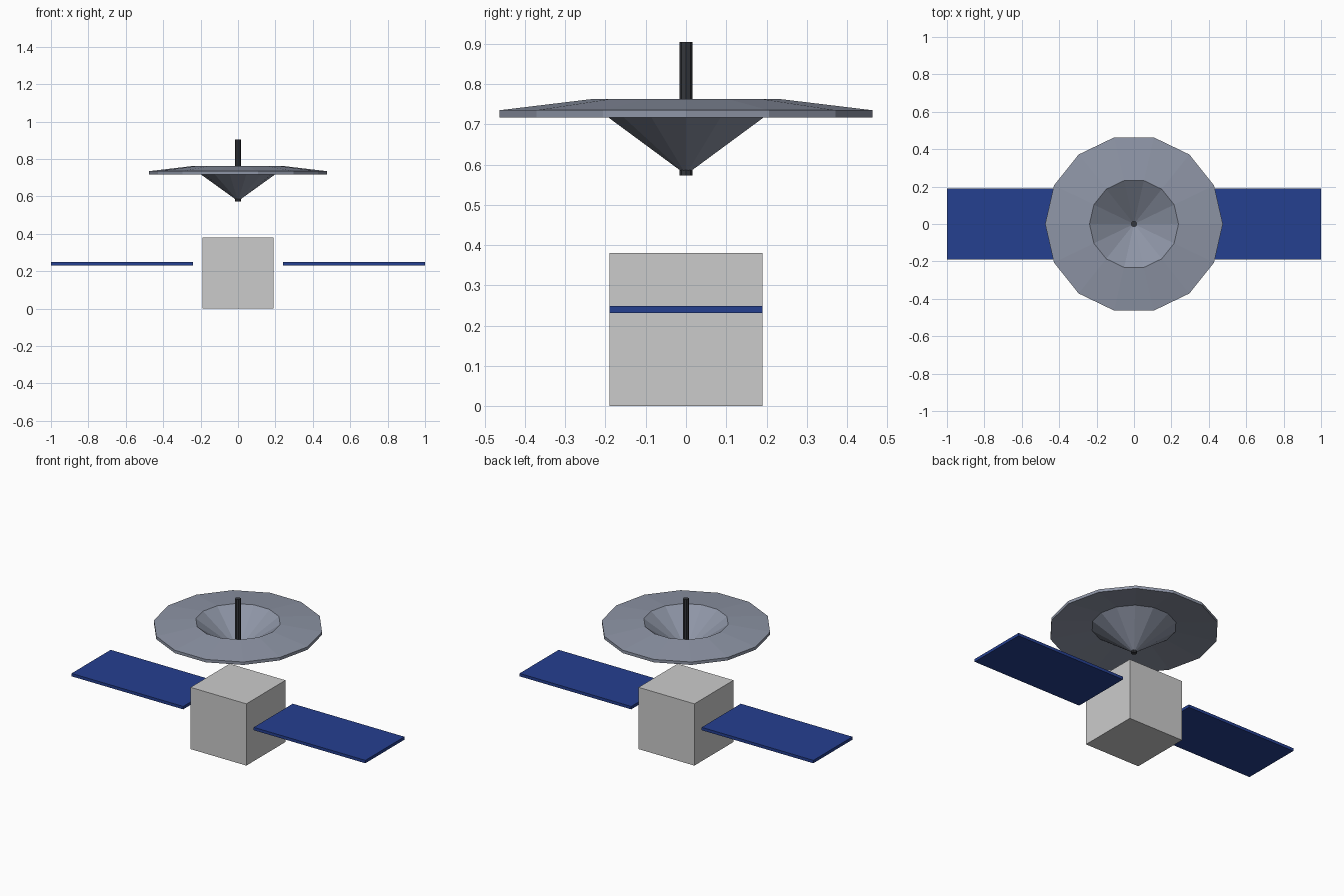
import bpy, bmesh, math

if "Cube" in bpy.data.objects:
    bpy.data.objects.remove(bpy.data.objects["Cube"])

def material(name, color):
    m = bpy.data.materials.new(name)
    m.diffuse_color = (*color, 1)
    m.use_nodes = True
    m.node_tree.nodes["Principled BSDF"].inputs["Base Color"].default_value = m.diffuse_color
    return m

def finish(bm, name, mat=None):
    bmesh.ops.recalc_face_normals(bm, faces=bm.faces)
    me = bpy.data.meshes.new(name)
    bm.to_mesh(me)
    bm.free()
    ob = bpy.data.objects.new(name, me)
    bpy.context.collection.objects.link(ob)
    if mat:
        me.materials.append(mat)
    return ob

def box(name, lo, hi, mat=None):
    bm = bmesh.new()
    bmesh.ops.create_cube(bm, size=1)
    for v in bm.verts:
        v.co = [(a + b) / 2 + c * (b - a) for a, b, c in zip(lo, hi, v.co)]
    return finish(bm, name, mat)

def lathe(name, profile, sides, mat=None):
    bm = bmesh.new()
    vs = [bm.verts.new((r, 0, z)) for r, z in profile]
    edges = [bm.edges.new(p) for p in zip(vs, vs[1:])]
    bmesh.ops.spin(bm, geom=vs + edges, cent=(0, 0, 0), axis=(0, 0, 1),
                   angle=math.tau, steps=sides, use_merge=False)
    bmesh.ops.remove_doubles(bm, verts=bm.verts, dist=0.0005)
    return finish(bm, name, mat)

blue = material("panel_blue", (0.018, 0.05, 0.28))
dish_grey = material("dish_grey", (0.27, 0.30, 0.38))
dark = material("antenna_dark", (0.035, 0.038, 0.045))

# Body
box("body", (-0.19, -0.19, 0), (0.19, 0.19, 0.38))

# Solar panels, left and right
for side, name in ((-1, "left_solar_panel"), (1, "right_solar_panel")):
    x = sorted((side * 0.24, side * 1.0))
    box(name, (x[0], -0.19, 0.231), (x[1], 0.19, 0.249), blue)

# Dish: thin funnel with a down-sloping brim, 14 sides
lathe("dish", [(0, 0.592), (0.238, 0.763), (0.475, 0.735),
               (0.475, 0.717), (0.238, 0.746), (0, 0.575)], 14, dish_grey)

# Antenna rod through the dish centre
lathe("antenna", [(0, 0.573), (0.016, 0.573), (0.016, 0.905), (0, 0.905)], 8, dark)
